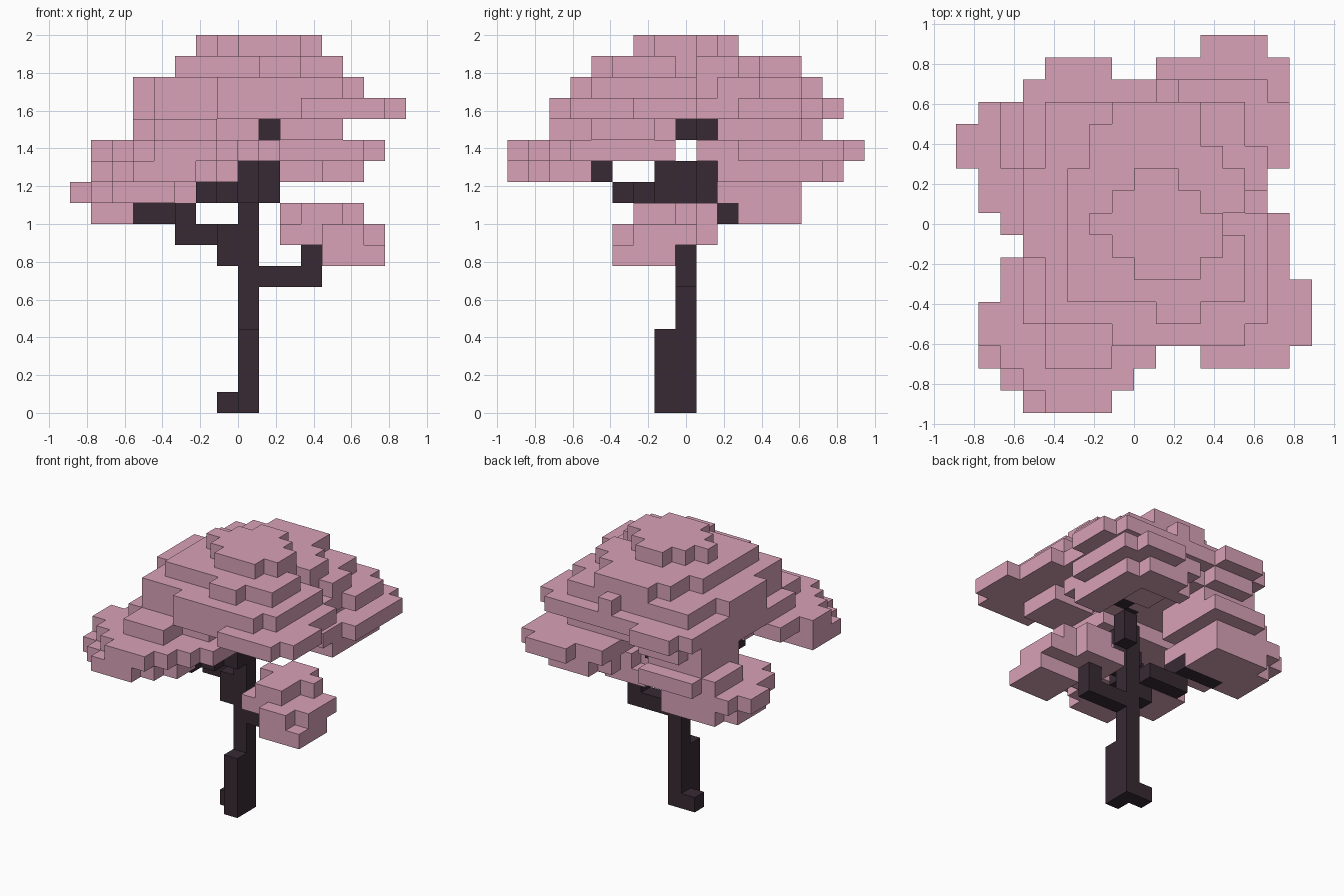
import bpy
import bmesh
from mathutils import Vector

default_cube = bpy.data.objects.get("Cube")
if default_cube:
    bpy.data.objects.remove(default_cube, do_unlink=True)

CELL = 1 / 9  # edge length of one block


def make_material(name, color):
    material = bpy.data.materials.new(name)
    material.use_nodes = True
    material.diffuse_color = color
    material.node_tree.nodes["Principled BSDF"].inputs["Base Color"].default_value = color
    return material


blossom = make_material("dusty pink blossom", (0.69, 0.36, 0.47, 1))
bark = make_material("dark bark", (0.04, 0.023, 0.033, 1))


def fill(layers):
    """Collect block cells from {layer: [(x first, x last, y first, y last), ...]}."""
    cells = set()
    for layer, boxes in layers.items():
        for left, right, front, back in boxes:
            cells |= {(x, y, layer)
                      for x in range(left, right + 1)
                      for y in range(front, back + 1)}
    return cells


def build_blocks(name, cells, material):
    """Skin a set of block cells with outward quads, leaving out inner faces."""
    bm = bmesh.new()
    corners = {}

    def corner(point):
        key = tuple(round(value * 2) for value in point)
        if key not in corners:
            corners[key] = bm.verts.new(point * CELL)
        return corners[key]

    for cell in sorted(cells):
        center = Vector(cell) + Vector((0.5, 0, 0.5))
        for axis in range(3):
            for sign in (-1, 1):
                normal = Vector((0, 0, 0))
                normal[axis] = sign
                if tuple(int(c + n) for c, n in zip(cell, normal)) in cells:
                    continue
                side = Vector((0, 0, 0))
                side[(axis + 1) % 3] = 1
                up = normal.cross(side)
                middle = center + normal / 2
                ring = [(-1, -1), (1, -1), (1, 1), (-1, 1)]
                bm.faces.new([corner(middle + (side * a + up * b) / 2) for a, b in ring])
    mesh = bpy.data.meshes.new(name)
    bm.to_mesh(mesh)
    bm.free()
    mesh.materials.append(material)
    obj = bpy.data.objects.new(name, mesh)
    bpy.context.collection.objects.link(obj)
    return obj


# Trunk with its root flare and foot
trunk = {(0, 0, z) for z in range(12)} | {(0, -1, z) for z in range(4)}
trunk.add((-1, 0, 0))
build_blocks("trunk", trunk, bark)

# Branches reaching out to each foliage pad
branches = {
    "left_branch": {6: [(1, 3, 0, 0)], 7: [(3, 3, 0, 0)]},
    "back_right_branch": {7: [(-1, -1, 0, 0)],
                          8: [(-1, -1, 0, 1), (-3, -1, 1, 1)],
                          9: [(-5, -3, 2, 2), (-3, -3, 1, 2)]},
    "front_right_branch": {10: [(-1, 0, -1, -1), (-1, -1, -2, -1), (-2, -2, -3, -2)],
                           11: [(0, 0, -1, -1), (-3, -3, -4, -4)]},
    "back_left_branch": {10: [(1, 1, 1, 1)], 11: [(1, 1, 1, 1)],
                         12: [(2, 2, 2, 2), (3, 3, 3, 3)]},
    "crown_twigs": {13: [(0, 0, 0, 0), (1, 1, 1, 1)]},
}
wood = set(trunk)
for name, layers in branches.items():
    cells = fill(layers)
    wood |= cells
    build_blocks(name, cells, bark)

# Main crown, stepped from its open underside to the top
crown = {
    13: [(-4, -2, -6, 6), (-5, 0, -4, 5), (1, 4, 2, 5), (2, 4, -4, -2)],
    14: [(3, 6, -6, -3), (-1, 7, -5, -3), (-4, 6, -4, 0),
         (-5, 5, -1, 6), (1, 6, 3, 5), (-4, -2, 5, 7)],
    15: [(1, 1, 4, 6), (-4, 4, -4, 5), (-5, 4, -1, 2),
         (-1, 4, -5, 5), (0, 5, -4, 0), (0, 5, 2, 3)],
    16: [(1, 2, -4, 5), (-1, 2, -3, 5), (-2, 2, -3, 4), (-2, 3, -3, 3),
         (-3, 4, -3, -1), (-3, 3, -3, 2), (-1, 4, 1, 2)],
    17: [(0, 1, -2, 2), (-1, 2, -1, 1), (0, 2, -2, 0), (-1, 3, -1, 0), (-2, 3, 0, 0)],
}
build_blocks("crown_foliage", fill(crown) - wood, blossom)

# Lower foliage pads around the crown, leaving room for the wood
pads = {
    "left_foliage": {
        7: [(4, 6, -3, -1)],
        8: [(2, 6, -2, 0), (2, 4, 1, 1), (4, 5, -3, -3)],
        9: [(3, 4, -2, 1), (2, 5, 0, 0)],
    },
    "back_right_foliage": {
        9: [(-7, -6, 2, 4), (-6, -3, 3, 5)],
        10: [(-6, -4, 0, 5), (-7, -3, 1, 5), (-8, -3, 3, 4)],
        11: [(-6, -3, 3, 5), (-5, -2, 2, 6)],
        12: [(-5, -2, 2, 5)],
    },
    "front_right_foliage": {
        11: [(-5, -3, -8, -5), (-6, -2, -7, -5), (-7, -1, -6, -5), (-7, -4, -4, -4)],
        12: [(-4, -2, -8, -1), (-5, -1, -7, -2), (-6, 0, -6, -2),
             (-7, 1, -5, -4), (-4, 1, -3, -1)],
    },
    "back_left_foliage": {
        11: [(2, 4, 7, 7), (1, 5, 6, 6), (4, 5, 2, 5)],
        12: [(3, 5, 7, 8), (1, 6, 3, 7), (2, 5, 1, 2)],
    },
}
for name, layers in pads.items():
    build_blocks(name, fill(layers) - wood, blossom)
